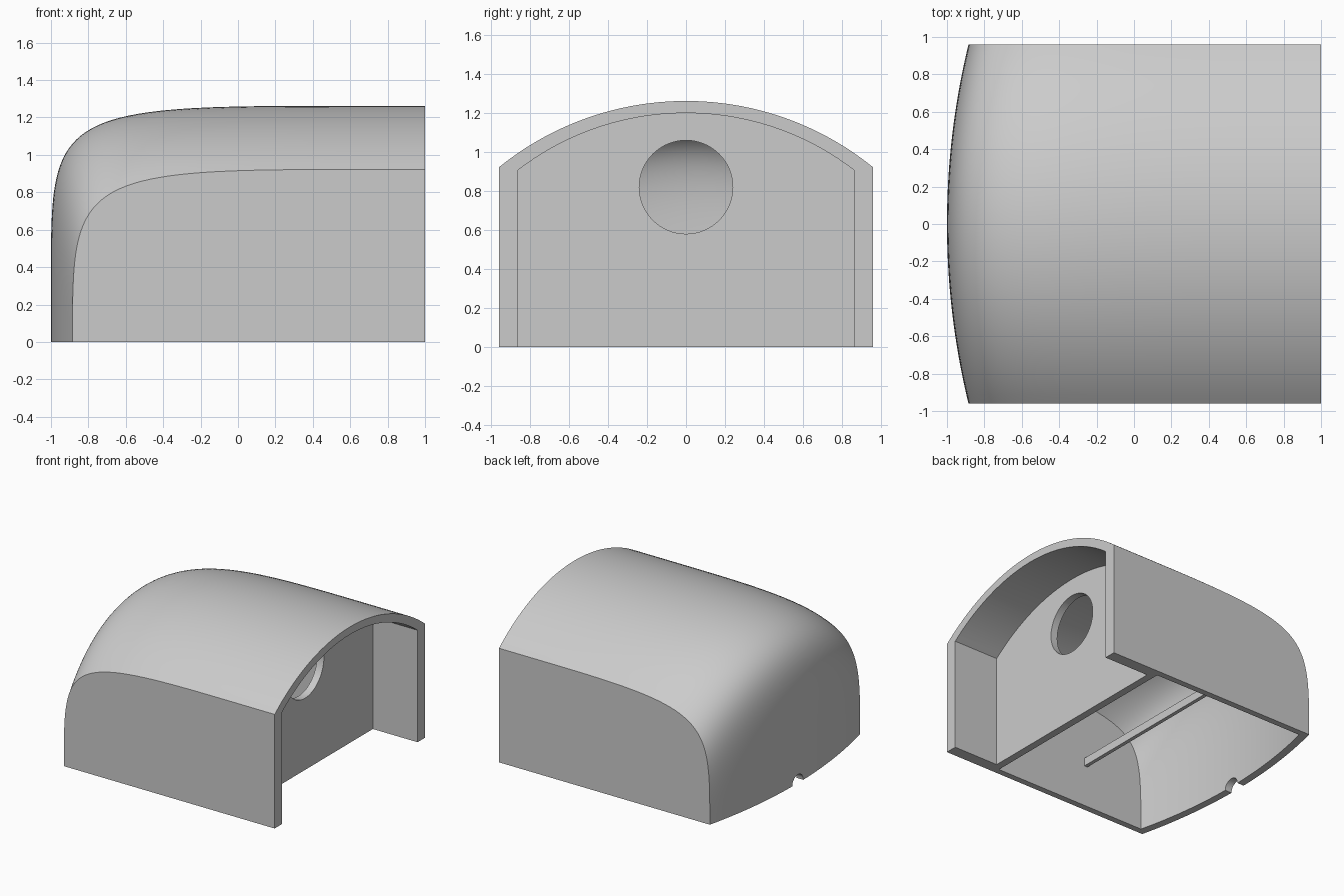
import bpy, bmesh, math

cube = bpy.data.objects.get("Cube")
if cube:
    bpy.data.objects.remove(cube, do_unlink=True)

grey = bpy.data.materials.new("plain grey")
grey.use_nodes = True
grey.diffuse_color = (0.6, 0.6, 0.6, 1)
grey.node_tree.nodes["Principled BSDF"].inputs["Base Color"].default_value = grey.diffuse_color


def make_object(name, bm):
    bmesh.ops.recalc_face_normals(bm, faces=bm.faces)
    mesh = bpy.data.meshes.new(name)
    bm.to_mesh(mesh)
    bm.free()
    mesh.materials.append(grey)
    obj = bpy.data.objects.new(name, mesh)
    bpy.context.collection.objects.link(obj)
    return obj


def arc_drop(y, half, depth):
    """Fall of a circular arc that loses `depth` at y = half."""
    if depth == 0:
        return 0
    r = (half ** 2 + depth ** 2) / (2 * depth)
    return r - math.sqrt(r * r - y * y)


def loft(name, profile, half, drop, bulge, x_end, z_bottom, steps=40):
    """Slide an x-z profile along arched paths in y, as a closed solid."""
    bm = bmesh.new()
    rings = []
    for i in range(steps + 1):
        y = half * (2 * i / steps - 1)
        dx, dz = arc_drop(y, half, bulge), arc_drop(y, half, drop)
        pts = [(profile[0][0] + dx, z_bottom)]
        pts += [(x + dx, z - dz) for x, z in profile[1:]]
        pts += [(x_end, pts[-1][1]), (x_end, z_bottom)]
        rings.append([bm.verts.new((x, y, z)) for x, z in pts])
    n = len(rings[0])
    for a, b in zip(rings, rings[1:]):
        for j in range(n):
            k = (j + 1) % n
            bm.faces.new((a[j], a[k], b[k], b[j]))
    bm.faces.new(rings[0])
    bm.faces.new(rings[-1])
    return make_object(name, bm)


def offset(profile, t):
    """Move a profile inward by t along its normals."""
    out = []
    last = len(profile) - 1
    for i, (x, z) in enumerate(profile):
        ax, az = profile[max(i - 1, 0)]
        bx, bz = profile[min(i + 1, last)]
        length = math.hypot(bx - ax, bz - az)
        out.append((x + t * (bz - az) / length, z - t * (bx - ax) / length))
    return out


def rod(name, radius, x0, x1, z, segments):
    bpy.ops.mesh.primitive_cylinder_add(
        vertices=segments, radius=radius, depth=x1 - x0,
        location=((x0 + x1) / 2, 0, z), rotation=(0, math.pi / 2, 0))
    obj = bpy.context.object
    obj.name = name
    obj.data.materials.append(grey)
    return obj


def cut(target, cutter):
    mod = target.modifiers.new("cut", "BOOLEAN")
    mod.operation = "DIFFERENCE"
    mod.solver = "EXACT"
    mod.object = cutter
    bpy.context.view_layer.objects.active = target
    bpy.ops.object.modifier_apply(modifier=mod.name)
    bpy.data.objects.remove(cutter, do_unlink=True)


# Rounded end blending into the roof line
curve = [(-1, 0)]
for i in range(41):
    t = i / 40
    curve.append((-1 + 1.5 * t ** 3, 1.262 - 0.9 * (1 - t) ** 2.7))

# Outer housing with its rear chamber, open front recess, port and cable notch
housing = loft("housing", curve, 0.96, 0.34, 0.115, 1, 0)
cut(housing, loft("rear_chamber", offset(curve, 0.06)[:-1], 0.91, 0.32, 0.11, 0.54, -0.1))
cut(housing, loft("front_recess", [(0.6, 0), (0.6, 1.2)], 0.865, 0.295, 0, 1.1, -0.1))
cut(housing, rod("port", 0.24, 0.45, 0.7, 0.82, 64))
cut(housing, rod("cable_notch", 0.07, -1.1, -0.85, 0, 32))

# Cross bar between the side walls of the rear chamber
bm = bmesh.new()
bmesh.ops.create_cube(bm, size=1)
bmesh.ops.scale(bm, vec=(0.03, 1.84, 0.065), verts=bm.verts)
bmesh.ops.translate(bm, vec=(-0.3, 0, 0.37), verts=bm.verts)
make_object("cross_bar", bm)

# Smooth the curved skin, keep the corners crisp
bpy.ops.object.select_all(action="DESELECT")
housing.select_set(True)
bpy.context.view_layer.objects.active = housing
bpy.ops.object.shade_smooth_by_angle(angle=math.radians(30))
